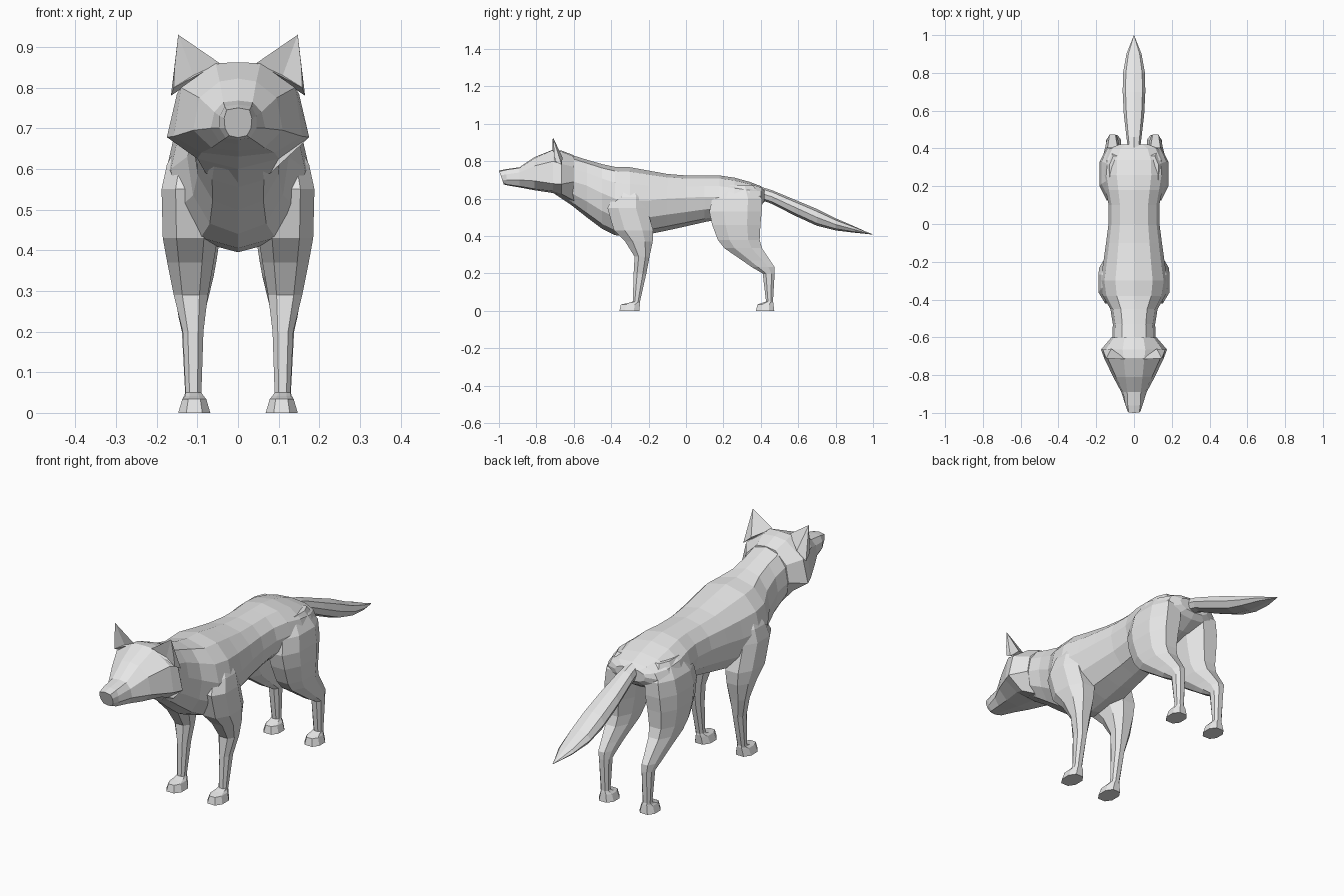
import bpy, bmesh, math

grey = bpy.data.materials.new("plain grey")
grey.diffuse_color = (0.8, 0.8, 0.8, 1)


def finish(name, bm, mirror=False):
    bmesh.ops.remove_doubles(bm, verts=bm.verts, dist=0.0005)
    bmesh.ops.recalc_face_normals(bm, faces=bm.faces)
    me = bpy.data.meshes.new(name)
    bm.to_mesh(me)
    bm.free()
    me.materials.append(grey)
    ob = bpy.data.objects.new(name, me)
    bpy.context.collection.objects.link(ob)
    if mirror:
        m = ob.modifiers.new("mirror", 'MIRROR')
        m.use_axis[0] = True
        m.use_mirror_merge = False
    return ob


def loft(name, rings, mirror=False):
    """Skin a list of closed rings and cap both ends."""
    bm = bmesh.new()
    vs = [[bm.verts.new(p) for p in r] for r in rings]
    n = len(rings[0])
    for a, b in zip(vs, vs[1:]):
        for i in range(n):
            j = (i + 1) % n
            bm.faces.new((a[i], a[j], b[j], b[i]))
    bm.faces.new(vs[0])
    bm.faces.new(vs[-1])
    return finish(name, bm, mirror)


def oval(y, top, bottom, w, zw, n=12, power=0.85):
    """Cross-section across y, widest at height zw."""
    pts = []
    for i in range(n):
        a = 2 * math.pi * i / n
        c, s = math.cos(a), math.sin(a)
        x = w * math.copysign(abs(c) ** power, c)
        z = zw + s * (top - zw if s > 0 else zw - bottom)
        pts.append((x, y, z))
    return pts


def section(z, y0, y1, x0, x1):
    """Chamfered horizontal leg section."""
    cx, cy, hx, hy = (x0 + x1) / 2, (y0 + y1) / 2, (x1 - x0) / 2, (y1 - y0) / 2
    shape = [(1, .45), (.5, 1), (-.5, 1), (-1, .45),
             (-1, -.45), (-.5, -1), (.5, -1), (1, -.45)]
    return [(cx + u * hx, cy + v * hy, z) for u, v in shape]


# Torso and neck: y, top, bottom, half width, height of widest point
torso = [
    (-.68, .84, .62, .10, .70), (-.60, .83, .555, .115, .69),
    (-.53, .808, .50, .112, .67), (-.45, .785, .44, .125, .63),
    (-.38, .77, .405, .165, .60), (-.30, .768, .395, .178, .59),
    (-.20, .75, .41, .162, .59), (-.10, .732, .43, .148, .60),
    (.00, .724, .452, .135, .605), (.10, .724, .475, .134, .61),
    (.18, .724, .49, .15, .61), (.26, .712, .505, .165, .60),
    (.34, .69, .525, .16, .60), (.40, .667, .56, .13, .615),
    (.42, .645, .585, .08, .62)]
loft("torso", [oval(*r) for r in torso])

# Head: y, slant, then half outline from crown to throat
head = [
    (-1.0, .35, [(0, .75), (.028, .745), (.034, .725), (.032, .70), (.022, .682), (0, .677)]),
    (-.96, 0, [(0, .758), (.033, .754), (.045, .73), (.045, .70), (.03, .676), (0, .672)]),
    (-.89, 0, [(0, .768), (.036, .764), (.058, .74), (.067, .70), (.045, .666), (0, .66)]),
    (-.81, 0, [(0, .822), (.045, .815), (.095, .775), (.11, .695), (.065, .652), (0, .645)]),
    (-.71, 0, [(0, .862), (.055, .86), (.14, .80), (.158, .68), (.09, .64), (0, .63)]),
    (-.665, 0, [(0, .857), (.06, .85), (.15, .785), (.175, .678), (.10, .625), (0, .60)]),
    (-.60, 0, [(0, .832), (.05, .825), (.105, .77), (.119, .69), (.08, .59), (0, .557)])]
rings = []
for y, slant, half in head:
    outline = half + [(-x, z) for x, z in half[-2:0:-1]]
    rings.append([(x, y + slant * (half[0][1] - z), z) for x, z in outline])
loft("head", rings)

# Ears: front face with a dished middle, closed by a rear ridge
bm = bmesh.new()
tip, outer, mid, inner, dish, back, low = [bm.verts.new(p) for p in [
    (.147, -.712, .93), (.158, -.70, .80), (.156, -.705, .85),
    (.045, -.715, .86), (.11, -.695, .83), (.12, -.66, .82), (.165, -.665, .78)]]
for f in [(tip, inner, dish), (tip, dish, mid), (mid, dish, outer), (dish, inner, outer),
          (tip, back, inner), (tip, mid, low), (tip, low, back), (mid, outer, low),
          (inner, back, low), (inner, low, outer)]:
    bm.faces.new(f)
finish("ears", bm, True)

# Front legs with paws: z, y range, x range
front = [
    (.67, -.35, -.25, .06, .145), (.61, -.39, -.22, .05, .175),
    (.55, -.42, -.21, .05, .188), (.43, -.385, -.175, .05, .185),
    (.37, -.325, -.178, .06, .174), (.29, -.275, -.195, .074, .158),
    (.20, -.28, -.212, .085, .136), (.05, -.284, -.246, .09, .129),
    (.042, -.31, -.245, .085, .13), (.034, -.348, -.246, .078, .137),
    (0, -.356, -.25, .068, .147)]
loft("front_legs", [section(*r) for r in front], True)

# Hind legs with paws
hind = [
    (.67, .19, .36, .05, .13), (.60, .14, .405, .03, .172),
    (.53, .125, .405, .03, .183), (.46, .14, .398, .04, .183),
    (.38, .17, .394, .052, .174), (.335, .205, .406, .06, .166),
    (.27, .30, .45, .076, .152), (.235, .35, .473, .082, .146),
    (.20, .41, .474, .086, .138), (.05, .428, .465, .09, .13),
    (.042, .405, .467, .085, .132), (.034, .382, .468, .078, .137),
    (0, .374, .472, .068, .147)]
loft("hind_legs", [section(*r) for r in hind], True)

# Bushy tail
tail = [
    (.38, .67, .60, .03, .635), (.46, .645, .572, .04, .61),
    (.58, .595, .51, .054, .555), (.70, .545, .455, .06, .50),
    (.80, .495, .43, .058, .462), (.90, .452, .418, .04, .435),
    (.96, .425, .412, .016, .418), (.998, .41, .408, .002, .409)]
loft("tail", [oval(*r, n=8) for r in tail])
